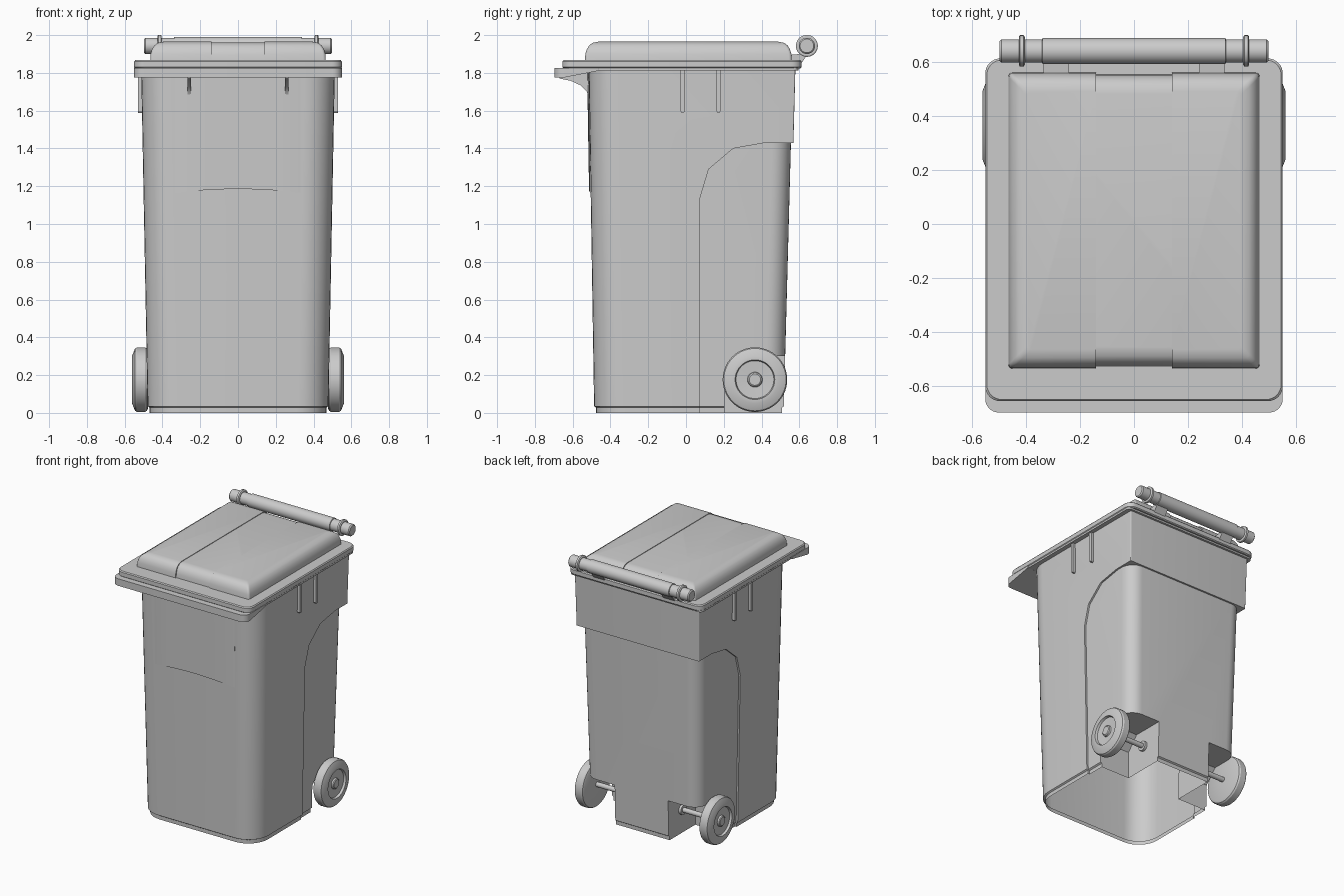
import bpy, bmesh
from math import sin, cos, pi

if "Cube" in bpy.data.objects:
    bpy.data.objects.remove(bpy.data.objects["Cube"])


def loft(name, rings, smooth=True):
    """Skin a list of equal-length point rings and cap both ends."""
    bm = bmesh.new()
    vs = [[bm.verts.new(p) for p in ring] for ring in rings]
    n = len(vs[0])
    for a, b in zip(vs, vs[1:]):
        for i in range(n):
            j = (i + 1) % n
            bm.faces.new((a[i], a[j], b[j], b[i]))
    bm.faces.new(vs[0])
    bm.faces.new(vs[-1])
    bmesh.ops.recalc_face_normals(bm, faces=bm.faces)
    me = bpy.data.meshes.new(name)
    bm.to_mesh(me)
    bm.free()
    ob = bpy.data.objects.new(name, me)
    bpy.context.collection.objects.link(ob)
    return ob


def rrect(hx, y0, y1, z, rf, rb, n=8):
    """Rounded rectangle with separate front and back corner radii."""
    pts = []
    for cx, cy, r, a0 in ((hx - rb, y1 - rb, rb, 0), (-hx + rb, y1 - rb, rb, 1),
                          (-hx + rf, y0 + rf, rf, 2), (hx - rf, y0 + rf, rf, 3)):
        for k in range(n + 1):
            a = (a0 + k / n) * pi / 2
            pts.append((cx + r * cos(a), cy + r * sin(a), z))
    return pts


def prism(name, yz, x0, x1):
    return loft(name, [[(x, y, z) for y, z in yz] for x in (x0, x1)])


def box(name, x0, x1, y0, y1, z0, z1):
    return prism(name, [(y0, z0), (y1, z0), (y1, z1), (y0, z1)], x0, x1)


def lathe(name, prof, y, z, n=40):
    """Revolve (radius, x) points about an axis parallel to x."""
    return loft(name, [[(x, y + r * cos(2 * pi * i / n), z + r * sin(2 * pi * i / n))
                        for i in range(n)] for r, x in prof])


def boolean(ob, other, op):
    m = ob.modifiers.new("bool", 'BOOLEAN')
    m.operation, m.object, m.solver = op, other, 'EXACT'
    bpy.context.view_layer.objects.active = ob
    bpy.ops.object.modifier_apply(modifier=m.name)
    bpy.data.objects.remove(other, do_unlink=True)


def front_y(z):
    return -0.486 - 0.016 * z


def shell(name, inset, z_low, z_top, rf, rb):
    """Tapered tub with a small step near the foot."""
    rings = []
    for z, step in ((z_low, .01), (.028, .01), (.035, 0), (z_top, 0)):
        d = inset + step
        rings.append(rrect(.478 + .019 * z - d, front_y(z) + d,
                           .53 + .027 * z - d, z, rf, rb))
    return loft(name, rings)


# Body: outer skin with the rear sides cut back to a rounded inner core
body = shell("bin_body", 0, -.1, 1.815, .16, .006)
boolean(body, prism("cut", [(.075, -.2), (.075, 1.14), (.12, 1.29), (.25, 1.4), (.42, 1.43),
                            (.8, 1.43), (.8, -.2)], -.7, .7), 'DIFFERENCE')
boolean(body, shell("core", .013, -.12, 1.80, .16, .1), 'UNION')
boolean(body, box("cut", -1, 1, -1, 1, -.5, 0), 'DIFFERENCE')
for s in (-1, 1):
    boolean(body, prism("cut", [(.205, -.1), (.205, .2), (.29, .3), (.8, .3), (.8, -.1)],
                        s * .22, s * .8), 'DIFFERENCE')

# The tub is open underneath
bm = bmesh.new()
bm.from_mesh(body.data)
bmesh.ops.delete(bm, geom=[f for f in bm.faces if f.normal.z < -.9
                           and f.calc_center_median().z < .002], context='FACES')
bm.to_mesh(body.data)
bm.free()

# Slightly raised upper front panel with an arched lower edge
cols = []
for i in range(17):
    t = i / 8 - 1
    z0, bulge = 1.185 - .02 * t * t, .008 * (1 - t ** 6) + .0005
    cols.append([(.33 * t, front_y(z0) - bulge, z0), (.33 * t, front_y(1.8) - bulge, 1.8),
                 (.33 * t, -.49, 1.8), (.33 * t, -.49, z0)])
loft("front_panel", cols)

# Body rim and sloped front lip
loft("body_rim", [rrect(.545, -.60, .595, z, .03, .03) for z in (1.812, 1.832)])
lip = rrect(.55, -.697, -.46, 1.827, .05, .004)
loft("front_lip", [[(x, y, 1.775 + max(0, y + .62) * .23) for x, y, z in lip], lip])

# Lid plate and raised dome with a recessed centre strip
loft("lid_plate", [rrect(.55 - d, -.655 + d, .612 - d, z, .055, .055)
                   for d, z in ((.006, 1.824), (0, 1.83), (0, 1.86), (.006, 1.867))])


def dome(name, d):
    prof = ((0, 1.86), (.002, 1.90), (.010, 1.925), (.022, 1.945), (.04, 1.959), (.07, 1.965))
    return loft(name, [rrect(.465 - d - i, -.535 + d + i, .56 - d - i, z - d * .6, .015, .015, 4)
                       for i, z in prof])


lid = dome("lid_dome", 0)
boolean(lid, box("cut", -.14, .14, -1, 1, 1.5, 2.2), 'DIFFERENCE')
dome("lid_centre_strip", .007)

# Handle bar at the back
lathe("handle_bar", [(.036, -.497), (.043, -.49), (.043, -.34), (.048, -.338), (.048, .338),
                     (.043, .34), (.043, .49), (.036, .497)], .64, 1.943)

for s in (-1, 1):
    side = "right" if s > 0 else "left"
    lathe("handle_collar_" + side, [(.052, s * .404), (.058, s * .408), (.058, s * .422),
                                    (.052, s * .426)], .64, 1.943)
    # Hinge block from lid to handle
    prism("hinge_" + side, [(.55, 1.85), (.55, 1.895), (.60, 1.90), (.635, 1.935),
                            (.645, 1.90), (.61, 1.85)], s * .24, s * .335)
    # Gusset below the front lip
    prism("lip_gusset_" + side, [(-.67, 1.785), (-.67, 1.77), (-.61, 1.758), (-.56, 1.735),
                                 (-.525, 1.70), (-.515, 1.675), (-.49, 1.675), (-.49, 1.815)],
          s * .25, s * .268)
    # Side ribs
    for k, y in enumerate((-.018, .172)):
        prism(f"side_rib_{side}_{k}", [(y - .011, 1.82), (y - .011, 1.597), (y - .005, 1.588),
                                       (y + .005, 1.588), (y + .011, 1.597), (y + .011, 1.82)],
              s * .49, s * .53)
    # Wheel, axle and axle collar
    lathe("wheel_" + side, [(r, s * x) for r, x in (
        (.02, .476), (.15, .476), (.165, .482), (.171, .492), (.171, .535), (.165, .545),
        (.125, .561), (.105, .561), (.100, .545), (.040, .541), (.037, .552), (.030, .557))],
        .365, .176, 56)
    lathe("axle_" + side, [(.018, s * .2), (.018, s * .5)], .365, .176, 20)
    lathe("axle_collar_" + side, [(.036, s * .21), (.036, s * .238)], .365, .176, 24)

# Smooth shading with crisp edges
bpy.ops.object.select_all(action='SELECT')
bpy.context.view_layer.objects.active = body
bpy.ops.object.shade_smooth_by_angle(angle=pi / 6)
